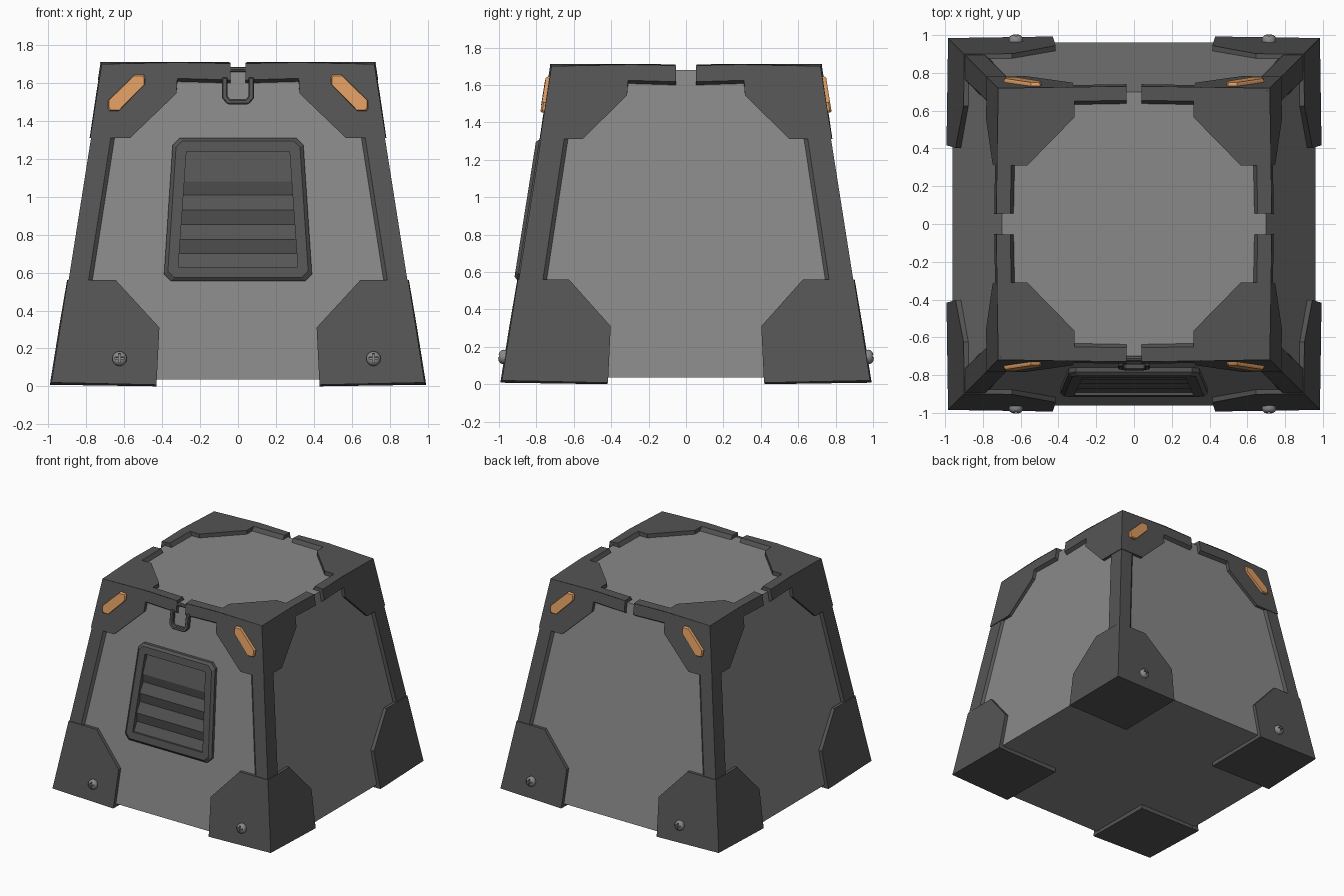
import bpy, bmesh, math
from mathutils import Matrix, Vector

if "Cube" in bpy.data.objects:
    bpy.data.objects.remove(bpy.data.objects["Cube"])

SLOPE = 0.158


def material(name, r, g, b):
    m = bpy.data.materials.new(name)
    m.diffuse_color = (r, g, b, 1)
    m.use_nodes = True
    m.node_tree.nodes["Principled BSDF"].inputs["Base Color"].default_value = m.diffuse_color
    return m


DARK = material("dark_grey", 0.09, 0.09, 0.09)
MID = material("mid_grey", 0.25, 0.25, 0.25)
ORANGE = material("orange", 0.72, 0.33, 0.12)


def H(z):
    """Half width of the tapered body at height z."""
    return 0.96 - SLOPE * (z - 0.035)


def front(u, z, off=0.0):
    return Vector((u, -(H(z) + off), z))


def right(u, z, off=0.0):
    return Vector((H(z) + off, -u, z))


def loft(name, rings, cyclic=True, caps=True, mirror=None, mat=DARK):
    """Skin a list of point rings into a mesh object."""
    bm = bmesh.new()
    vs = [[bm.verts.new(p) for p in r] for r in rings]
    n = len(rings[0])
    for a, b in zip(vs, vs[1:]):
        for i in range(n if cyclic else n - 1):
            j = (i + 1) % n
            bm.faces.new((a[i], a[j], b[j], b[i]))
    if caps:
        bm.faces.new(vs[0][::-1])
        bm.faces.new(vs[-1])
    bmesh.ops.recalc_face_normals(bm, faces=bm.faces)
    me = bpy.data.meshes.new(name)
    bm.to_mesh(me)
    bm.free()
    ob = bpy.data.objects.new(name, me)
    bpy.context.collection.objects.link(ob)
    me.materials.append(mat)
    if mirror:
        add_mirror(ob, mirror)
    return ob


def add_mirror(ob, axes):
    m = ob.modifiers.new("mirror", 'MIRROR')
    m.use_axis = axes
    m.use_mirror_merge = False


XY = (True, True, False)


def plate(name, face, pts, k, base, tilt, depth, bevel=0.0):
    """Corner plate on a sloped face; u=None means the mitred corner edge."""
    outer, inner = [], []
    for u, z, *drop in pts:
        if u is None:
            outer.append(face(H(z) + base, z, base))
            inner.append(face(H(z) + depth, z, depth))
        else:
            outer.append(face(u * k, z, base + tilt * (H(z) - u * k)))
            inner.append(face(u * k - bevel, z - sum(drop), depth))
    loft(name, [inner, outer], mirror=XY)


# Tapered body
loft("body", [[(s * H(z), t * H(z), z) for s, t in ((-1, -1), (1, -1), (1, 1), (-1, 1))]
              for z in (0.035, 1.68)], mat=MID)

# Corner armour on the sides
lower = [(0.43, 0.008), (0.415, 0.31), (0.645, 0.56), (None, 0.56), (None, 0.02)]
strip = [(0.67, 1.32), (0.79, 0.55), (None, 0.55), (None, 1.32)]
for label, face, k, gap in (("front", front, 1.0, 0.04), ("side", right, 0.97, 0.055)):
    upper = [(gap, 1.705), (gap, 1.617, 0.02), (0.32, 1.625, 0.02), (0.325, 1.545),
             (0.57, 1.31), (None, 1.31), (None, 1.70), (0.32, 1.712)]
    plate(label + "_lower_plate", face, lower, k, 0.022, 0.012, -0.03)
    plate(label + "_edge_strip", face, strip, k, 0.017, 0.0, -0.004, 0.025)
    plate(label + "_upper_plate", face, upper, k, 0.022, 0.012, -0.004)

# Top corner plates (last value is the slant of the inner wall)
e = H(1.70) + 0.022
top = [(0.04, 0.728, 1.705, 0, 0), (0.04, 0.655, 1.71, 0, 0.02), (0.315, 0.65, 1.712, 0, 0.02),
       (0.315, 0.565, 1.712, 0, 0), (0.565, 0.31, 1.712, 0, 0), (0.65, 0.31, 1.712, 0.02, 0),
       (0.655, 0.055, 1.71, 0.02, 0), (0.728, 0.055, 1.705, 0, 0),
       (0.726, 0.31, 1.712, 0, 0), (e, e, 1.70, 0, 0), (0.31, 0.726, 1.712, 0, 0)]
loft("top_plate", [[(min(x - dx, 0.69), -min(y - dy, 0.69), 1.676) for x, y, z, dx, dy in top],
                   [(x, -y, z) for x, y, z, dx, dy in top]], mirror=XY)

# Corner feet under the base
b = H(0.02) + 0.022
foot = [(0.43, 0.987, 0.008), (0.43, 0.42, 0.0), (0.987, 0.42, 0.008), (b, b, 0.02)]
loft("foot", [[(x, -y, z) for x, y, z in foot],
              [(min(x, 0.95), -min(y, 0.95), 0.05) for x, y, z in foot]], mirror=XY)

# Orange marker lights, front and back
pill = [(0.49, 1.595), (0.49, 1.632), (0.498, 1.645), (0.545, 1.645),
        (0.687, 1.507), (0.687, 1.465), (0.678, 1.452), (0.63, 1.452)]
small = [(0.5875 + (u - 0.5875) * 0.93, 1.549 + (z - 1.549) * 0.93) for u, z in pill]
loft("marker_light", [[front(u, z, 0.0) for u, z in pill],
                      [front(u, z, 0.034) for u, z in pill],
                      [front(u, z, 0.043) for u, z in small]], mirror=XY, mat=ORANGE)


# Vent frame on the front
def vent_ring(zt, zb, wt, wb, c, off):
    half = [(wt - c, zt), (wt, zt - c), (wb, zb + c), (wb - c, zb)]
    return [front(u, z, off) for u, z in half + [(-u, z) for u, z in half[::-1]]]


loft("vent_frame", [vent_ring(1.31, 0.555, 0.345, 0.39, 0.037, -0.01),
                    vent_ring(1.31, 0.555, 0.345, 0.39, 0.037, 0.024),
                    vent_ring(1.295, 0.575, 0.327, 0.37, 0.033, 0.042),
                    vent_ring(1.24, 0.63, 0.272, 0.315, 0.002, 0.042),
                    vent_ring(1.24, 0.63, 0.272, 0.315, 0.002, -0.01)], caps=False)

# Zigzag vent slats
rows = []
for i, z in enumerate((1.245, 1.08, 1.01, 0.93, 0.855, 0.775, 0.70, 0.625)):
    w = 0.272 + 0.043 * (1.24 - z) / 0.61
    off = 0.028 if i % 2 else 0.003
    rows.append([front(-w, z, off), front(w, z, off)])
loft("vent_slats", rows, cyclic=False, caps=False)

# Latch loop and its bar
half = [(0.085, 1.63), (0.085, 1.52), (0.055, 1.488)]
hole = [(0.055, 1.63), (0.055, 1.53), (0.042, 1.515)]
loop = (half + [(-u, z) for u, z in half[::-1]]
        + [(-u, z) for u, z in hole] + hole[::-1])
latch = loft("latch_loop", [[front(u, z, o) for u, z in loop] for o in (0.012, 0.045)])
bv = latch.modifiers.new("bevel", 'BEVEL')
bv.width = 0.006
bv.segments = 1
loft("latch_bar", [[(x, -0.712 + 0.016 * math.cos(a), 1.672 + 0.014 * math.sin(a))
                    for a in (i * math.tau / 8 for i in range(8))] for x in (-0.09, 0.09)])


# Cross-head screws, front and back
def circle(r, z, n=24):
    return [(r * math.cos(i * math.tau / n), r * math.sin(i * math.tau / n), z) for i in range(n)]


screw = loft("right_screw", [circle(0.038, -0.02), circle(0.038, 0.012), circle(0.034, 0.022),
                             circle(0.025, 0.030), circle(0.013, 0.034), circle(0.003, 0.035)],
             mat=MID)
w, l = 0.005, 0.024
cross = [(w, w), (w, l), (-w, l), (-w, w), (-l, w), (-l, -w),
         (-w, -w), (-w, -l), (w, -l), (w, -w), (l, -w), (l, w)]
cutter = loft("slot_cutter", [[(x, y, z) for x, y in cross] for z in (0.018, 0.06)], mat=MID)
cutter.hide_render = True
bo = screw.modifiers.new("slot", 'BOOLEAN')
bo.operation = 'DIFFERENCE'
bo.object = cutter
bpy.context.view_layer.update()
cut = bpy.data.meshes.new_from_object(screw.evaluated_get(bpy.context.evaluated_depsgraph_get()))
screw.modifiers.clear()
bpy.data.objects.remove(cutter)
cut.transform(Matrix.Translation(front(0, 0.145, 0.026))
              @ Matrix.Rotation(math.pi / 2 - math.atan(SLOPE), 4, 'X'))
screw.data = cut
bpy.context.view_layer.objects.active = screw
screw.select_set(True)
bpy.ops.object.shade_smooth_by_angle(angle=math.radians(35))
left = bpy.data.objects.new("left_screw", screw.data)
bpy.context.collection.objects.link(left)
for ob, x in ((screw, 0.715), (left, -0.625)):
    ob.location.x = x
    add_mirror(ob, (False, True, False))
